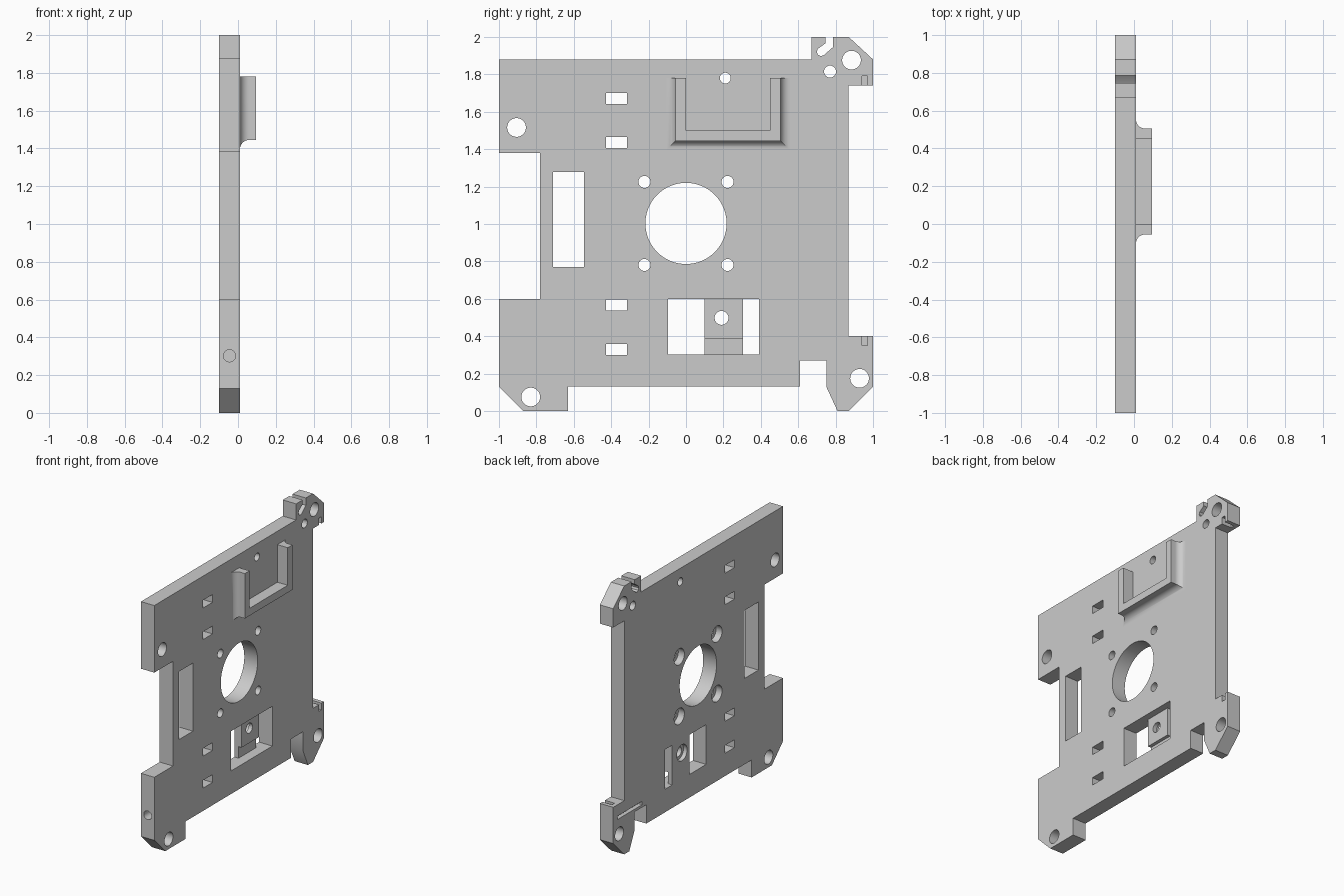
import bpy, bmesh, math
from mathutils import Vector

cube = bpy.data.objects.get("Cube")
if cube:
    bpy.data.objects.remove(cube, do_unlink=True)

BACK, FACE = -0.10, 0.01   # plate surfaces along x

grey = bpy.data.materials.new("plain_grey")
grey.use_nodes = True
grey.diffuse_color = (0.6, 0.6, 0.6, 1)
grey.node_tree.nodes["Principled BSDF"].inputs["Base Color"].default_value = (0.6, 0.6, 0.6, 1)


def finish(name, bm):
    bmesh.ops.recalc_face_normals(bm, faces=bm.faces)
    mesh = bpy.data.meshes.new(name)
    bm.to_mesh(mesh)
    bm.free()
    mesh.materials.append(grey)
    obj = bpy.data.objects.new(name, mesh)
    bpy.context.collection.objects.link(obj)
    return obj


def prism(name, points, x0, x1):
    """Extrude a (y, z) outline along x."""
    bm = bmesh.new()
    face = bm.faces.new([bm.verts.new((x0, y, z)) for y, z in points])
    new = bmesh.ops.extrude_face_region(bm, geom=[face])["geom"]
    bmesh.ops.translate(bm, vec=(x1 - x0, 0, 0),
                        verts=[v for v in new if isinstance(v, bmesh.types.BMVert)])
    return finish(name, bm)


def rect(y0, y1, z0, z1):
    return [(y0, z0), (y1, z0), (y1, z1), (y0, z1)]


def circle(y, z, r, n=48):
    return [(y + r * math.cos(math.tau * i / n), z + r * math.sin(math.tau * i / n))
            for i in range(n)]


def cut(target, points, x0=BACK - 0.1, x1=FACE + 0.1):
    cut_with(target, prism("cutter", points, x0, x1))


def cut_with(target, cutter):
    cutter.hide_render = True
    mod = target.modifiers.new("cut", "BOOLEAN")
    mod.operation = "DIFFERENCE"
    mod.solver = "EXACT"
    mod.object = cutter
    bpy.context.view_layer.objects.active = target
    bpy.ops.object.modifier_apply(modifier=mod.name)
    bpy.data.objects.remove(cutter, do_unlink=True)


# Plate outline with corner ears and edge notches
plate = prism("plate", [
    (-1, 0.13), (-0.87, 0), (-0.63, 0), (-0.63, 0.13), (0.61, 0.13), (0.61, 0.27),
    (0.75, 0.27), (0.75, 0.13), (0.81, 0), (0.87, 0), (1, 0.13), (1, 0.4),
    (0.87, 0.4), (0.87, 1.74), (1, 1.74), (1, 1.88), (0.87, 2), (0.785, 2),
    (0.785, 1.945), (0.737, 1.903), (0.72, 1.897), (0.705, 1.905), (0.699, 1.92),
    (0.705, 1.937), (0.747, 1.967), (0.747, 2), (0.67, 2), (0.67, 1.88),
    (-1, 1.88), (-1, 1.38), (-0.78, 1.38), (-0.78, 0.6), (-1, 0.6)], BACK, FACE)

# Central bore and mounting holes
cut(plate, circle(0, 1.003, 0.217, 96))
for y, z, r in [(0.885, 1.876, 0.05), (0.77, 1.815, 0.032), (0.21, 1.78, 0.029),
                (-0.906, 1.516, 0.05), (-0.83, 0.075, 0.05), (0.928, 0.175, 0.05)]:
    cut(plate, circle(y, z, r))

# Screw holes around the bore, widened at the back
for y in (-0.222, 0.222):
    for z in (0.781, 1.225):
        cut(plate, circle(y, z, 0.032))
        cut(plate, circle(y, z, 0.06), x1=BACK + 0.05)

# Cable slots and the tall window
for z0 in (0.3, 0.538, 1.407, 1.642):
    cut(plate, rect(-0.427, -0.315, z0, z0 + 0.058))
cut(plate, rect(-0.71, -0.545, 0.77, 1.277))

# Lower window, leaving a recessed stepped tab flush with the back
cut(plate, rect(-0.095, 0.1, 0.302, 0.598))
cut(plate, rect(0.305, 0.39, 0.302, 0.598))
cut(plate, rect(0.09, 0.315, 0.302, 0.598), x0=-0.04)
cut(plate, rect(0.09, 0.315, 0.302, 0.388), x0=-0.065)
cut(plate, circle(0.19, 0.498, 0.037))
cut(plate, circle(0.19, 0.498, 0.06), x1=BACK + 0.03)

# Blind notches in the ears and a wire groove on the back
cut(plate, rect(0.94, 0.97, 1.7, 1.79), x0=-0.07)
cut(plate, rect(0.94, 0.97, 0.35, 0.45), x0=-0.07)
cut(plate, rect(0.66, 0.95, 0.29, 0.315), x1=BACK + 0.03)

# Blind screw holes in the front edge
for z in (0.302, 1.706):
    bm = bmesh.new()
    bmesh.ops.create_cone(bm, cap_ends=True, segments=48, radius1=0.032, radius2=0.032, depth=0.4)
    for v in bm.verts:
        v.co = Vector((v.co.x - 0.045, v.co.z - 1, v.co.y + z))
    cut_with(plate, finish("cutter", bm))

# U-shaped holder: a wall profile with a flared foot, swept with mitred corners
R = 0.05
profile = [(-0.055, FACE - 0.01), (-0.055, 0.095), (0, 0.095)]
for i in range(13):
    a = math.pi / 2 * i / 12
    profile.append((R - R * math.cos(a), FACE + R - R * math.sin(a)))
profile.append((R, FACE - 0.01))
bm = bmesh.new()
rings = []
for y, z, dy, dz in [(-0.055, 1.78, -1, 0), (-0.055, 1.445, -1, -1),
                     (0.505, 1.445, 1, -1), (0.505, 1.78, 1, 0)]:
    rings.append([bm.verts.new((x, y + dy * d, z + dz * d)) for d, x in profile])
for a, b in zip(rings, rings[1:]):
    for i in range(len(a)):
        j = (i + 1) % len(a)
        bm.faces.new((a[i], a[j], b[j], b[i]))
bm.faces.new(rings[0])
bm.faces.new(rings[-1])
holder = finish("u_holder", bm)

# Smooth the round surfaces, keep edges sharp
for obj in (plate, holder):
    bpy.ops.object.select_all(action="DESELECT")
    obj.select_set(True)
    bpy.context.view_layer.objects.active = obj
    bpy.ops.object.shade_smooth_by_angle(angle=math.radians(30))
